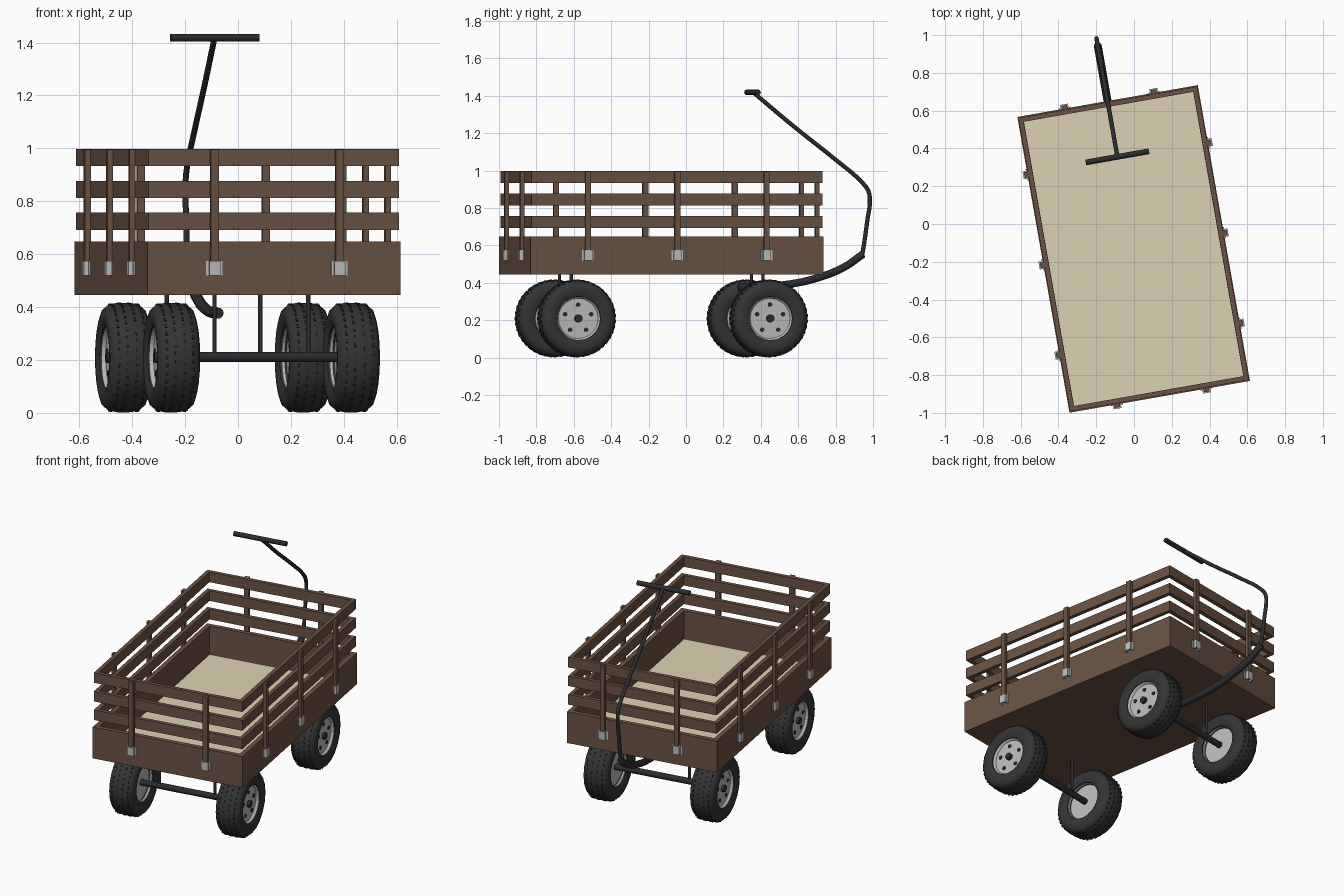
import bpy, bmesh, math
from mathutils import Matrix, Vector

if "Cube" in bpy.data.objects:
    bpy.data.objects.remove(bpy.data.objects["Cube"])

# The whole cart is turned 10 degrees about z; parts are built in cart space
CART = Matrix.Translation((-0.002, -0.132, 0)) @ Matrix.Rotation(math.radians(10), 4, 'Z')
W, L = 0.485, 0.795          # half width and half length of the bed


def material(name, rgb):
    m = bpy.data.materials.new(name)
    m.diffuse_color = (*rgb, 1)
    m.use_nodes = True
    m.node_tree.nodes["Principled BSDF"].inputs["Base Color"].default_value = m.diffuse_color
    return m


WOOD = material("wood", (0.145, 0.083, 0.056))
CREAM = material("floor_cream", (0.72, 0.65, 0.45))
RUBBER = material("rubber", (0.035, 0.035, 0.037))
IRON = material("iron", (0.025, 0.025, 0.028))
STEEL = material("steel", (0.5, 0.5, 0.5))


def add_box(bm, centre, size, rot=Matrix.Identity(4)):
    m = rot @ Matrix.Translation(centre) @ Matrix.Diagonal((*size, 1))
    bmesh.ops.create_cube(bm, size=1, matrix=m)


def add_rod(bm, a, b, r, sides=12):
    a, b = Vector(a), Vector(b)
    d = b - a
    m = Matrix.Translation((a + b) / 2) @ d.to_track_quat('Z', 'Y').to_matrix().to_4x4()
    bmesh.ops.create_cone(bm, cap_ends=True, segments=sides, radius1=r, radius2=r,
                          depth=d.length, matrix=m)


def finish(bm, name, mat, smooth=False):
    bmesh.ops.recalc_face_normals(bm, faces=bm.faces)
    me = bpy.data.meshes.new(name)
    bm.to_mesh(me)
    bm.free()
    me.materials.append(mat)
    ob = bpy.data.objects.new(name, me)
    bpy.context.collection.objects.link(ob)
    ob.matrix_world = CART
    if smooth:
        select(ob)
        bpy.ops.object.shade_smooth_by_angle(angle=math.radians(40))
    return ob


def select(ob):
    bpy.ops.object.select_all(action='DESELECT')
    ob.select_set(True)
    bpy.context.view_layer.objects.active = ob


def frame(bm, w, l, t, z0, z1):
    """Four boards forming a rectangular ring."""
    z, h = (z0 + z1) / 2, z1 - z0
    for s in (-1, 1):
        add_box(bm, (s * (w - t / 2), 0, z), (t, 2 * l, h))
        add_box(bm, (0, s * (l - t / 2), z), (2 * (w - t), t, h))


# Bed walls and underside
bm = bmesh.new()
frame(bm, W, L, 0.03, 0.445, 0.648)
add_box(bm, (0, 0, 0.451), (2 * W - 0.06, 2 * L - 0.06, 0.012))
finish(bm, "bed", WOOD)

# Bed floor
bm = bmesh.new()
add_box(bm, (0, 0, 0.461), (2 * W - 0.06, 2 * L - 0.06, 0.008))
finish(bm, "bed_floor", CREAM)

# Three rings of side slats
for i, (z0, z1) in enumerate(((0.692, 0.757), (0.812, 0.877), (0.933, 0.998))):
    bm = bmesh.new()
    frame(bm, W - 0.004, L - 0.006, 0.025, z0, z1)
    finish(bm, f"slat_ring_{i + 1}", WOOD)

# Posts and their steel brackets: (position along side, distance out, side turn)
spots = [(u, L, a) for u in (-0.24, 0.24) for a in (0, 180)]
spots += [(v, W, a) for v in (-0.485, 0, 0.485) for a in (90, 270)]
posts, brackets = bmesh.new(), bmesh.new()
for along, out, a in spots:
    shift = {0: 0.01, 180: -0.01}.get(a, 0)
    rot = Matrix.Rotation(math.radians(a), 4, 'Z')
    p = along + shift
    add_box(posts, (p, out + 0.006, 0.77), (0.03, 0.022, 0.45), rot)
    # U-shaped bracket: front plate and two flanges
    add_box(brackets, (p, out + 0.02, 0.547), (0.042, 0.006, 0.054), rot)
    for s in (-1, 1):
        add_box(brackets, (p + s * 0.018, out + 0.009, 0.547), (0.006, 0.018, 0.054), rot)
        add_box(brackets, (p + s * 0.025, out + 0.002, 0.547), (0.012, 0.006, 0.054), rot)
finish(posts, "posts", WOOD)
finish(brackets, "post_brackets", STEEL)


def lathe(bm, profile, centre, side, segs):
    """Revolve (radius, offset) points about the axle direction."""
    pts = [bm.verts.new((side * o, 0, r)) for r, o in profile]
    edges = [bm.edges.new(e) for e in zip(pts, pts[1:])]
    bmesh.ops.spin(bm, geom=pts + edges, cent=(0, 0, 0), axis=(1, 0, 0),
                   angle=2 * math.pi, steps=segs, use_merge=True)
    bmesh.ops.remove_doubles(bm, verts=bm.verts, dist=1e-5)
    bmesh.ops.translate(bm, verts=bm.verts, vec=centre)


TIRE = [(0.112, -0.05), (0.118, -0.07), (0.14, -0.08), (0.165, -0.081), (0.187, -0.074),
        (0.2, -0.058), (0.206, -0.03), (0.207, 0), (0.206, 0.03), (0.2, 0.058),
        (0.187, 0.074), (0.165, 0.081), (0.14, 0.08), (0.118, 0.07), (0.112, 0.05),
        (0.112, -0.05)]
RIM = [(0, -0.045), (0.112, -0.045), (0.114, -0.062), (0.119, -0.066), (0.119, 0.066),
       (0.114, 0.062), (0.108, 0.05), (0.0, 0.05)]

# Wheels
for v, end in ((-0.521, "front"), (0.521, "rear")):
    for s, hand in ((-1, "left"), (1, "right")):
        c = Vector((s * 0.345, v, 0.209))
        bm = bmesh.new()
        lathe(bm, TIRE, c, s, 20)
        finish(bm, f"{end}_{hand}_tire", RUBBER, True)
        bm = bmesh.new()
        lathe(bm, RIM, c, s, 20)
        finish(bm, f"{end}_{hand}_rim", STEEL, True)
        # small tread lugs in staggered rows
        bm = bmesh.new()
        for row, (x, r) in enumerate(((-0.05, 0.202), (-0.018, 0.205), (0.018, 0.205), (0.05, 0.202))):
            for k in range(40):
                ang = math.tau * (k + 0.5 * (row % 2)) / 40
                add_box(bm, (x, 0, r), (0.008, 0.014, 0.006),
                        Matrix.Translation(c) @ Matrix.Rotation(ang, 4, 'X'))
        finish(bm, f"{end}_{hand}_tread", IRON)
        # hub cap and five lug bolts
        bm = bmesh.new()
        o = Vector((s, 0, 0))
        add_rod(bm, c + o * 0.04, c + o * 0.068, 0.021)
        for k in range(5):
            ang = math.tau * k / 5
            d = Vector((0, math.sin(ang), math.cos(ang))) * 0.074
            add_rod(bm, c + d + o * 0.045, c + d + o * 0.055, 0.012, 8)
        finish(bm, f"{end}_{hand}_hub_bolts", IRON, True)
    # Axle with two struts up to the bed
    bm = bmesh.new()
    add_rod(bm, (-0.32, v, 0.212), (0.32, v, 0.212), 0.019, 16)
    for s in (-1, 1):
        add_rod(bm, (s * 0.18, v, 0.212), (s * 0.18, v, 0.448), 0.0085)
    finish(bm, f"{end}_axle", IRON, True)


def tube(name, pts, radius):
    cu = bpy.data.curves.new(name, 'CURVE')
    cu.dimensions = '3D'
    cu.bevel_depth = radius
    cu.bevel_resolution = 3
    cu.use_fill_caps = True
    cu.resolution_u = 5
    sp = cu.splines.new('BEZIER')
    sp.bezier_points.add(len(pts) - 1)
    for bp, (y, z) in zip(sp.bezier_points, pts):
        bp.co = (0, y, z)
        bp.handle_left_type = bp.handle_right_type = 'AUTO'
    cu.materials.append(IRON)
    ob = bpy.data.objects.new(name, cu)
    bpy.context.collection.objects.link(ob)
    ob.matrix_world = CART
    select(ob)
    bpy.ops.object.convert(target='MESH')
    bpy.ops.object.shade_smooth_by_angle(angle=math.radians(40))


# Pull handle: thick drawbar, thin bent rod and cross grip
tube("drawbar", [(0.418, 0.377), (0.56, 0.38), (0.70, 0.393), (0.845, 0.425),
                 (0.99, 0.482), (1.095, 0.553)], 0.021)
tube("handle_rod", [(1.09, 0.545), (1.104, 0.63), (1.118, 0.73), (1.132, 0.84), (1.124, 0.89),
                    (1.088, 0.938), (0.946, 1.058), (0.72, 1.235), (0.50, 1.417)], 0.0115)
bm = bmesh.new()
add_rod(bm, (-0.17, 0.495, 1.418), (0.17, 0.495, 1.418), 0.015, 16)
finish(bm, "handle_grip", IRON, True)
